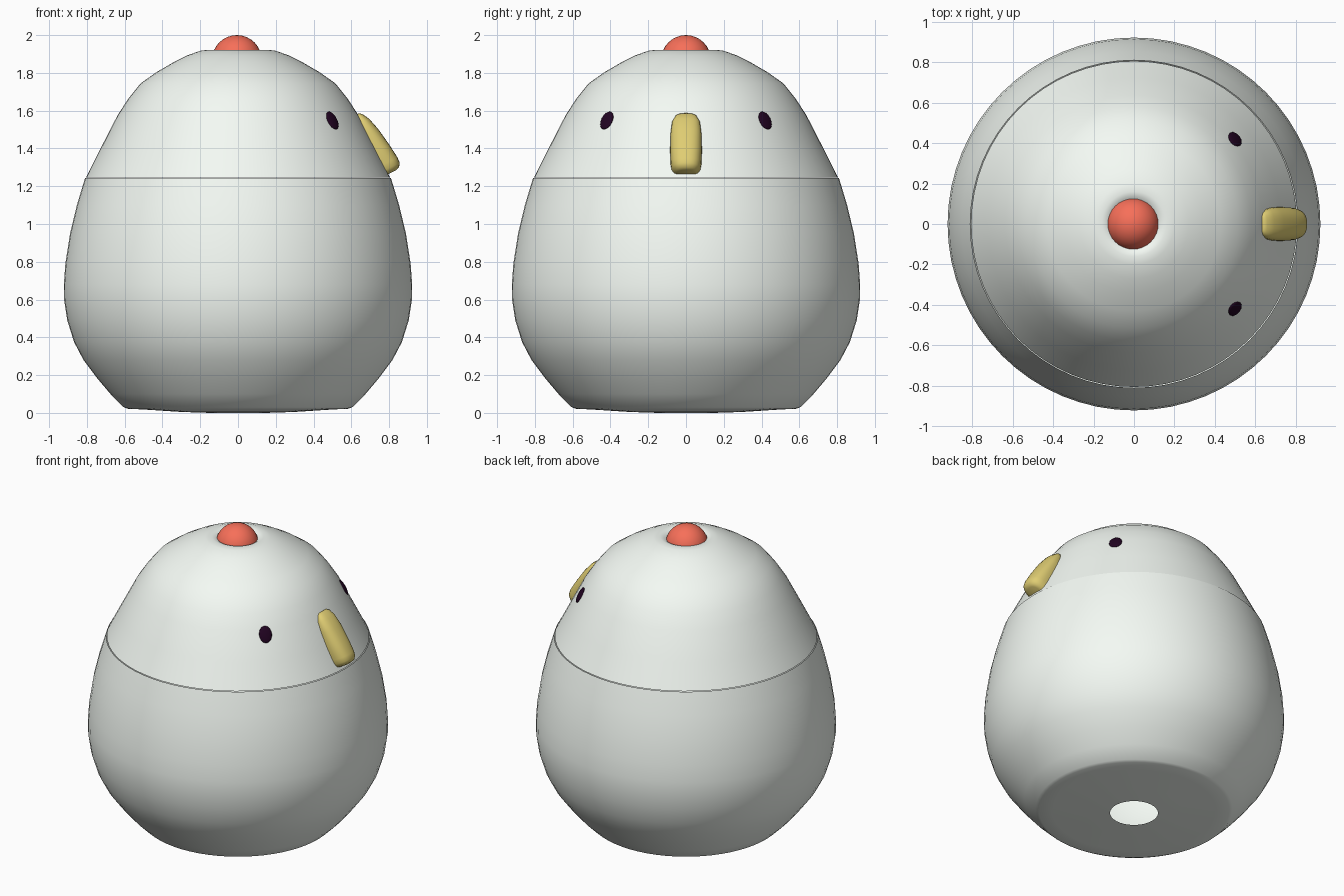
import bpy, bmesh, math
from mathutils import Vector, Matrix

if "Cube" in bpy.data.objects:
    bpy.data.objects.remove(bpy.data.objects["Cube"])


def material(name, rgb):
    m = bpy.data.materials.new(name)
    m.diffuse_color = (*rgb, 1)
    m.use_nodes = True
    m.node_tree.nodes["Principled BSDF"].inputs["Base Color"].default_value = m.diffuse_color
    return m


def finish(name, bm, mat=None, recalc=True):
    if recalc:
        bmesh.ops.recalc_face_normals(bm, faces=bm.faces[:])
    for f in bm.faces:
        f.smooth = True
    me = bpy.data.meshes.new(name)
    bm.to_mesh(me)
    bm.free()
    ob = bpy.data.objects.new(name, me)
    bpy.context.collection.objects.link(ob)
    if mat:
        me.materials.append(mat)
    return ob


def bridge(bm, rings):
    n = len(rings[0])
    for a, b in zip(rings, rings[1:]):
        for i in range(n):
            j = (i + 1) % n
            bm.faces.new((a[i], a[j], b[j], b[i]))


def lathe(name, profile, mat, n=64):
    # profile runs bottom to top, so faces point outward
    bm = bmesh.new()
    rings = [[bm.verts.new((r * math.cos(2 * math.pi * i / n),
                            r * math.sin(2 * math.pi * i / n), z))
              for i in range(n)] for r, z in profile]
    bridge(bm, rings)
    return finish(name, bm, mat, recalc=False)


white = material("white", (0.91, 0.96, 0.91))
red = material("red", (0.93, 0.16, 0.10))
yellow = material("yellow", (0.74, 0.61, 0.17))
dark = material("dark", (0.015, 0.001, 0.015))

# Hollow body shell with a round opening underneath
lathe("body", [(.147, 0), (.30, .005), (.50, .018), (.585, .022), (.605, .03),
               (.675, .10), (.747, .185), (.818, .28), (.868, .375), (.904, .49),
               (.921, .60), (.922, .68), (.914, .79), (.889, .95), (.853, 1.1),
               (.810, 1.243)], white)

# Head shell, dipping slightly around the top knob
lathe("head", [(.806, 1.245), (.725, 1.405), (.637, 1.577), (.58, 1.664),
               (.515, 1.745), (.43, 1.805), (.34, 1.857), (.27, 1.892),
               (.20, 1.917), (.16, 1.922), (.135, 1.917), (.115, 1.902)], white)

# Knob on top
bm = bmesh.new()
bmesh.ops.create_uvsphere(bm, u_segments=32, v_segments=16, radius=.132,
                          matrix=Matrix.Translation((-.006, 0, 1.868)))
finish("top_knob", bm, red)

# Eyes: thin ovals lying on the head surface
for side, name in ((-1, "eye_left"), (1, "eye_right")):
    ang = side * math.radians(40)
    normal = Vector((.886 * math.cos(ang), .886 * math.sin(ang), .464))
    across = Vector((-math.sin(ang), math.cos(ang), 0))
    up = normal.cross(across)
    rot = Matrix((across, up, normal)).transposed().to_4x4()
    pos = Vector((.652 * math.cos(ang), .652 * math.sin(ang), 1.548))
    bm = bmesh.new()
    bmesh.ops.create_uvsphere(
        bm, u_segments=24, v_segments=12, radius=1,
        matrix=Matrix.Translation(pos) @ rot @ Matrix.Diagonal((.040, .053, .012, 1)))
    finish(name, bm, dark)

# Beak: rounded wedge lofted down the slope of the face
start, along, out = Vector((.632, 0, 1.582)), Vector((.442, 0, -.897)), Vector((.897, 0, .442))
stations = [(0, .035, .010), (.012, .055, .024), (.05, .074, .045), (.12, .082, .064),
            (.22, .084, .08), (.30, .081, .089), (.33, .076, .087),
            (.35, .064, .074), (.357, .046, .055)]
bm = bmesh.new()
rings = []
for t, w, h in stations:
    ring = []
    for i in range(28):
        c, s = math.cos(math.tau * i / 28), math.sin(math.tau * i / 28)
        y = w * math.copysign(abs(c) ** .8, c)
        d = max(h * math.copysign(abs(s) ** .8, s), -.03)
        ring.append(bm.verts.new(start + along * t + out * d + Vector((0, y, 0))))
    rings.append(ring)
bridge(bm, rings)
bm.faces.new(rings[0])
bm.faces.new(rings[-1])
finish("beak", bm, yellow)
